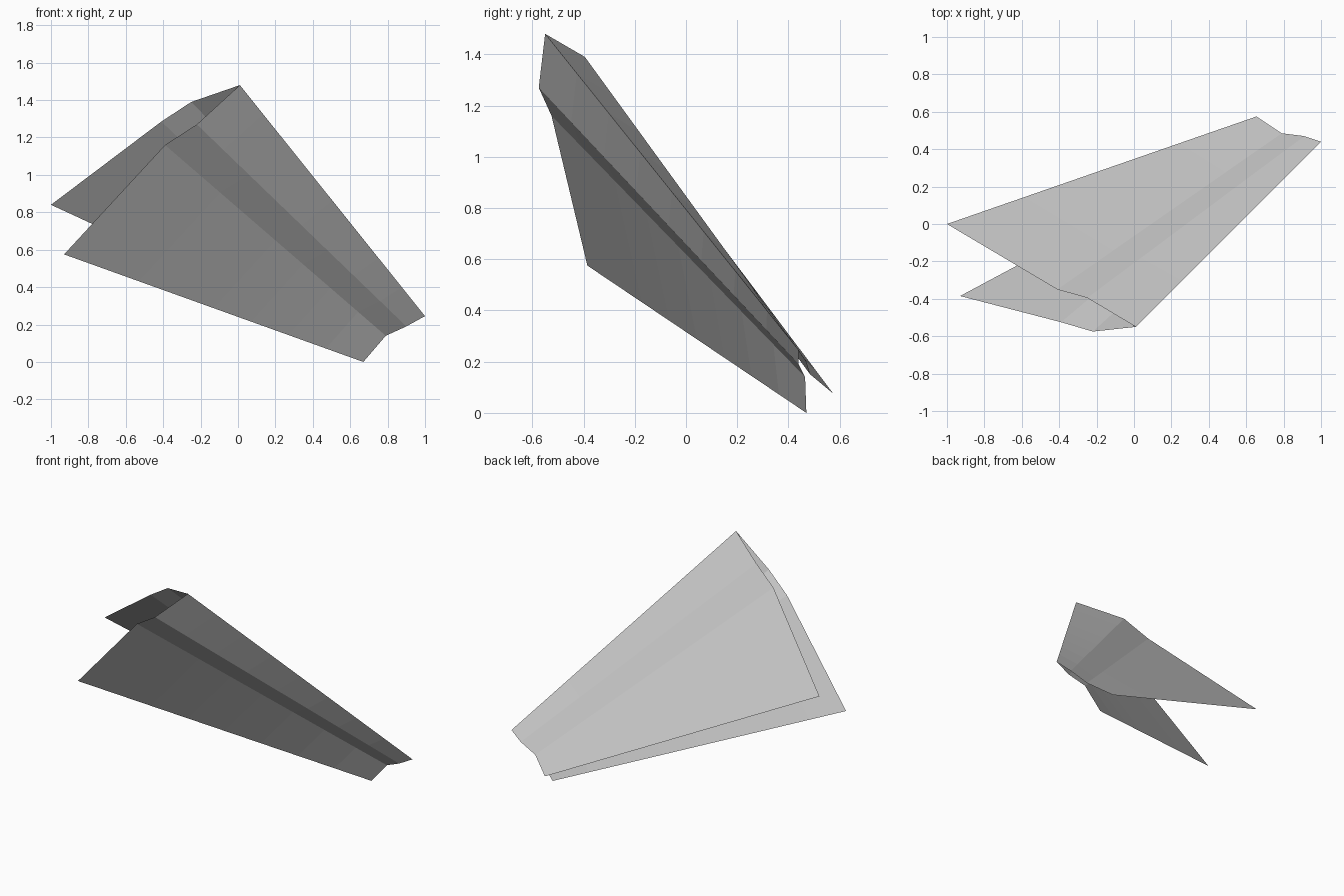
import bpy
import bmesh
from mathutils import Vector

cube = bpy.data.objects.get("Cube")
if cube:
    bpy.data.objects.remove(cube, do_unlink=True)

# Single paper grey
paper = bpy.data.materials.new("paper_grey")
paper.use_nodes = True
grey = (0.58, 0.58, 0.58, 1)
paper.diffuse_color = grey
paper.node_tree.nodes["Principled BSDF"].inputs["Base Color"].default_value = grey

STEPS = 8


def wing(name, tail, nose, flip):
    """Creased sheet ruled between the tail profile and the nose profile."""
    bm = bmesh.new()
    rows = [[bm.verts.new(Vector(a).lerp(Vector(b), i / STEPS))
             for a, b in zip(tail, nose)] for i in range(STEPS + 1)]
    for near, far in zip(rows, rows[1:]):
        for j in range(len(tail) - 1):
            loop = [near[j], near[j + 1], far[j + 1], far[j]]
            bm.faces.new(loop[::-1] if flip else loop)
    mesh = bpy.data.meshes.new(name)
    bm.to_mesh(mesh)
    bm.free()
    mesh.materials.append(paper)
    obj = bpy.data.objects.new(name, mesh)
    bpy.context.collection.objects.link(obj)


# Shared fold along the ridge, from the high tail to the low nose
ridge_tail = (0.01, -0.55, 1.48)
ridge_nose = (1.0, 0.44, 0.245)

# Each wing: ridge, two creases, outer edge
wing("front_wing",
     [ridge_tail, (-0.22, -0.575, 1.27), (-0.39, -0.525, 1.16), (-0.93, -0.385, 0.575)],
     [ridge_nose, (0.90, 0.44, 0.19), (0.79, 0.465, 0.14), (0.67, 0.47, 0.0)],
     False)
wing("back_wing",
     [ridge_tail, (-0.25, -0.395, 1.39), (-0.41, -0.35, 1.285), (-1.0, 0.0, 0.84)],
     [ridge_nose, (0.91, 0.47, 0.20), (0.79, 0.485, 0.15), (0.655, 0.575, 0.075)],
     True)
